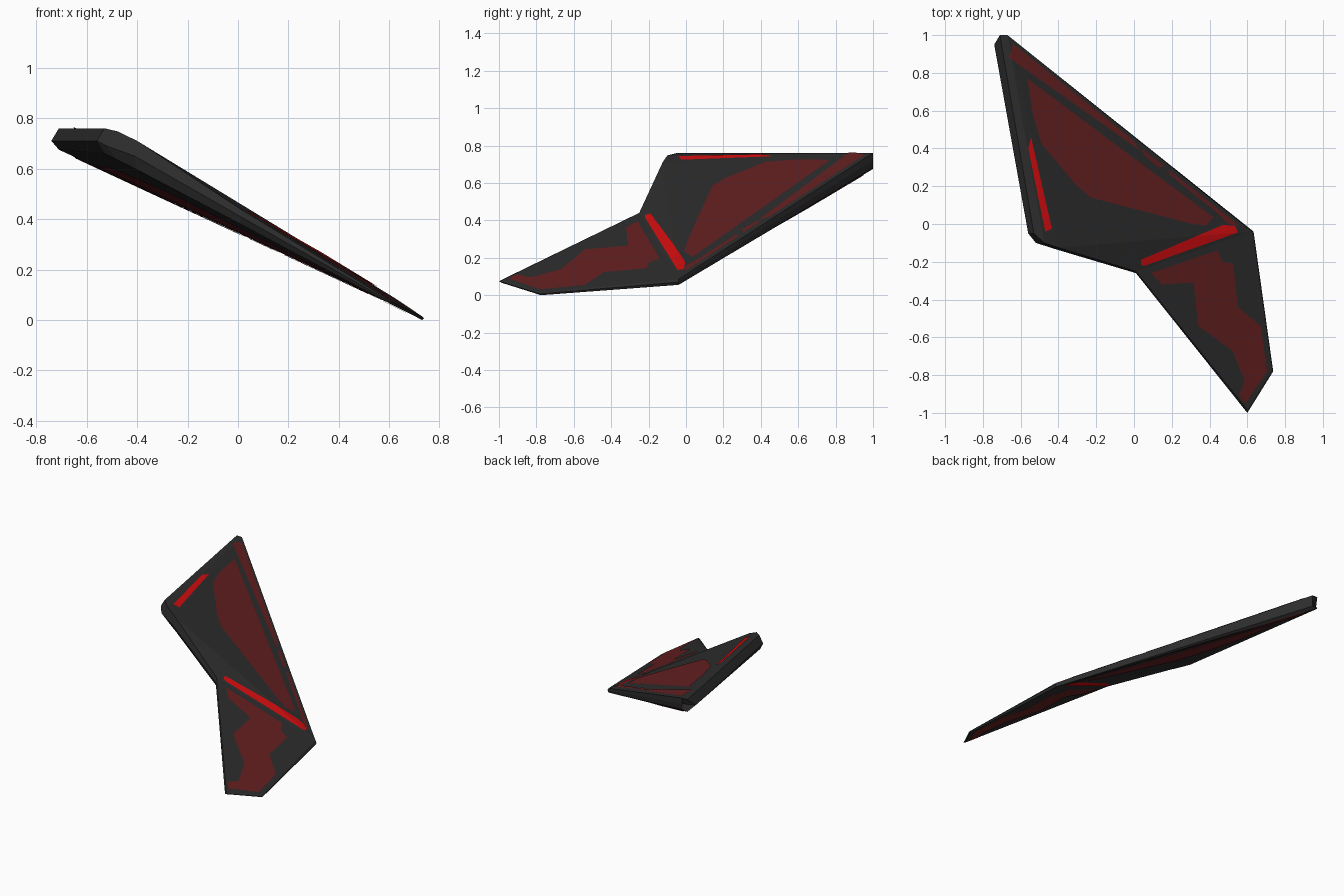
import bpy, bmesh
from mathutils import Vector
from mathutils.bvhtree import BVHTree

if "Cube" in bpy.data.objects:
    bpy.data.objects.remove(bpy.data.objects["Cube"])


def material(name, rgb):
    m = bpy.data.materials.new(name)
    m.diffuse_color = (*rgb, 1)
    m.use_nodes = True
    m.node_tree.nodes["Principled BSDF"].inputs["Base Color"].default_value = m.diffuse_color
    return m


DARK = material("charcoal", (0.026, 0.026, 0.026))
MAROON = material("dull red", (0.13, 0.014, 0.015))
RED = material("bright red", (0.66, 0.004, 0.005))


def add_object(name, bm, mat):
    me = bpy.data.meshes.new(name)
    bm.to_mesh(me)
    ob = bpy.data.objects.new(name, me)
    me.materials.append(mat)
    bpy.context.collection.objects.link(ob)
    return ob


# Wing outline, anticlockwise from the rear tip: top, middle and bottom rings
TOP = [(-.67, 1, .76), (-.71, 1, .76), (-.53, -.05, .76), (-.475, -.10, .747),
       (-.40, -.125, .71), (.01, -.25, .44), (.60, -.985, .08),
       (.73, -.775, .014), (.625, -.04, .085)]
MID = [(-.67, 1, .72), (-.74, .95, .71), (-.56, -.05, .71), (-.52, -.10, .69),
       (-.41, -.135, .65), (.01, -.26, .41), (.60, -1, .075),
       (.737, -.78, .007), (.633, -.04, .07)]
LOW = [(-.67, 1, .68), (-.71, 1, .675), (-.53, -.06, .66), (-.48, -.085, .635),
       (-.40, -.11, .595), (.01, -.25, .38), (.60, -.985, .066),
       (.73, -.775, 0), (.625, -.04, .055)]
N = len(TOP)

# Wing body: faceted slab with a beveled rim
body = bmesh.new()
top, mid, low = ([body.verts.new(p) for p in ring] for ring in (TOP, MID, LOW))
for a, b in ((top, mid), (mid, low)):
    for i in range(N):
        j = (i + 1) % N
        body.faces.new((a[i], b[i], b[j], a[j]))
for idx in ((0, 1, 2, 3), (0, 3, 4), (0, 4, 8), (4, 5, 8), (5, 6, 8), (6, 7, 8)):
    body.faces.new([top[i] for i in idx])
for i in range(N - 2):
    body.faces.new((low[8], low[i + 1], low[i]))
bmesh.ops.recalc_face_normals(body, faces=body.faces)
add_object("wing_body", body, DARK)
tree = BVHTree.FromBMesh(body)

# Fold lines of the upper and lower skins
TOP_FOLDS = [(TOP[a], TOP[b]) for a, b in ((0, 3), (0, 4), (4, 8), (5, 8), (6, 8))]
LOW_FOLDS = [(LOW[8], LOW[i]) for i in range(1, 7)]


def drape(name, outline, mat, side=1):
    """Painted plate laid on the skin; side 1 is the top, -1 the underside."""
    bm = bmesh.new()
    bm.faces.new([bm.verts.new((x, y, 0)) for x, y in outline])
    bmesh.ops.triangulate(bm, faces=bm.faces[:])
    for p, q in (TOP_FOLDS if side > 0 else LOW_FOLDS):
        normal = Vector((q[1] - p[1], p[0] - q[0], 0)).normalized()
        bmesh.ops.bisect_plane(bm, geom=bm.verts[:] + bm.edges[:] + bm.faces[:],
                               plane_co=(p[0], p[1], 0), plane_no=normal, dist=1e-5)
    for v in bm.verts:
        hit = tree.ray_cast(Vector((v.co.x, v.co.y, 3 * side)), Vector((0, 0, -side)))[0]
        if hit is None:
            hit = tree.find_nearest(Vector((v.co.x, v.co.y, .4)))[0]
        v.co.z = hit.z + .004 * side
    for f in bm.faces:
        f.normal_update()
        if f.normal.z * side < 0:
            f.normal_flip()
    add_object(name, bm, mat)


# Painted areas in plan: shared by the upper and lower skins
PAINT = {
    "main_panel": (MAROON, [(-.565, .77), (-.535, .58), (-.49, .425), (-.33, .44),
                            (-.31, .21), (-.23, .14), (.17, .185), (.29, .09),
                            (.31, 0), (.38, -.01), (.42, .035)]),
    "tip_panel": (MAROON, [(.09, -.26), (.15, -.32), (.315, -.31), (.34, -.54),
                           (.52, -.67), (.575, -.69), (.585, -.83), (.555, -.91),
                           (.59, -.95), (.705, -.78), (.67, -.54), (.55, -.44),
                           (.525, -.21), (.47, -.20), (.44, -.14)]),
    "edge_strip_rear": (MAROON, [(-.64, .955), (-.66, .88), (.03, .39), (0, .44)]),
    "edge_strip_middle": (MAROON, [(.04, .40), (.05, .37), (.13, .30), (.16, .305)]),
    "edge_strip_front": (MAROON, [(.18, .29), (.19, .26), (.44, .06), (.50, .0), (.56, -.01)]),
    "joint_stripe": (RED, [(.035, -.19), (.04, -.22), (.06, -.22), (.55, -.045),
                           (.535, -.01), (.47, -.005)]),
}
for name, (mat, outline) in PAINT.items():
    drape("upper_" + name, outline, mat, 1)
    drape("lower_" + name, outline, mat, -1)

# Bright sliver beside the thick leading edge
drape("leading_sliver", [(-.545, .46), (-.56, .40), (-.47, -.04), (-.435, -.025)], RED)
